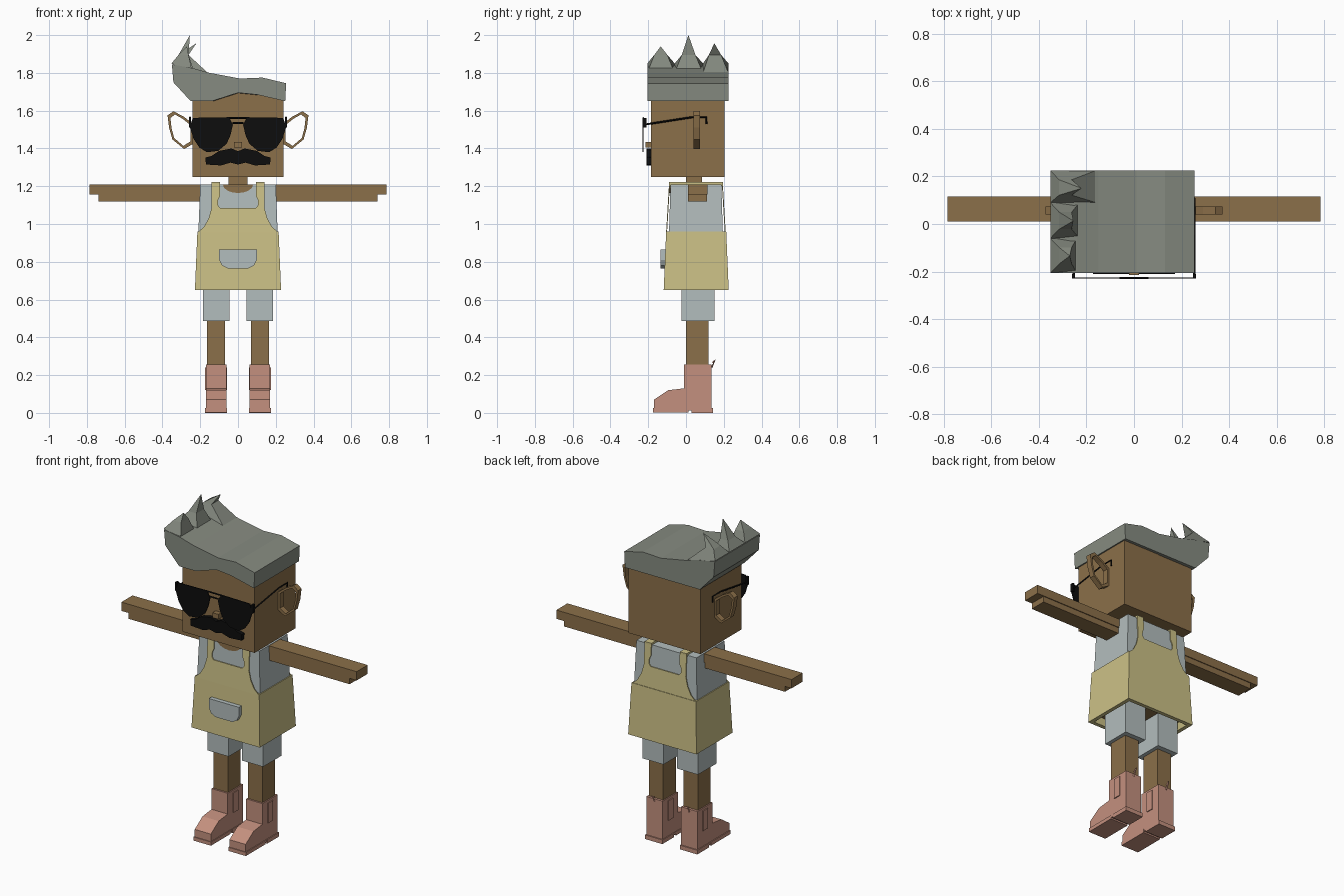
import bpy, bmesh
from math import cos, sin, pi

cube = bpy.data.objects.get("Cube")
if cube:
    bpy.data.objects.remove(cube)


def material(name, *rgb):
    mat = bpy.data.materials.new(name)
    mat.use_nodes = True
    colour = (*rgb, 1)
    mat.diffuse_color = colour
    shader = mat.node_tree.nodes["Principled BSDF"]
    shader.inputs["Base Color"].default_value = colour
    shader.inputs["Roughness"].default_value = 0.9
    return mat


skin = material("brown skin", .26, .16, .067)
cloth = material("pale blue cloth", .45, .51, .51)
apron = material("straw yellow", .6, .53, .24)
leather = material("dusty pink leather", .55, .28, .21)
grey = material("grey hair", .24, .26, .22)
black = material("black", .004, .004, .004)


def build(name, rings, *mats, tip=None, closed=False):
    """Skin a list of equal rings, capped at the ends or closed in a loop."""
    bm = bmesh.new()
    loops = [[bm.verts.new(p) for p in ring] for ring in rings]
    pairs = list(zip(loops, loops[1:]))
    if closed:
        pairs.append((loops[-1], loops[0]))
    else:
        bm.faces.new(loops[0])
        if tip is None:
            bm.faces.new(loops[-1])
    for a, b in pairs:
        for i in range(len(a)):
            bm.faces.new((a[i - 1], a[i], b[i], b[i - 1]))
    if tip is not None:
        point = bm.verts.new(tip)
        last = loops[-1]
        for i in range(len(last)):
            bm.faces.new((last[i - 1], last[i], point))
    bmesh.ops.recalc_face_normals(bm, faces=bm.faces[:])
    mesh = bpy.data.meshes.new(name)
    bm.to_mesh(mesh)
    bm.free()
    for mat in mats:
        mesh.materials.append(mat)
    obj = bpy.data.objects.new(name, mesh)
    bpy.context.scene.collection.objects.link(obj)
    return obj


def rect(x, y, z, grow=0):
    """A level rectangle spanning the x and y ranges at height z."""
    (a, b), (c, d) = x, y
    a, b, c, d = a - grow, b + grow, c - grow, d + grow
    return [(a, c, z), (b, c, z), (b, d, z), (a, d, z)]


def box(name, mat, x, y, z, flare=0):
    x = sorted(x)
    return build(name, [rect(x, y, z[0], flare), rect(x, y, z[1])], mat)


def plate(name, mat, outline, y, lean=0, pivot=0):
    """Extrude an x-z outline along y, optionally leaning with height."""
    return build(name, [[(u, t + lean * (v - pivot), v) for u, v in outline]
                        for t in y], mat)


def side_prism(name, mat, outline, x):
    """Extrude a y-z outline along x."""
    return build(name, [[(t, u, v) for u, v in outline] for t in x], mat)


def mirrored(half):
    """Complete a symmetric outline from its +x half."""
    return half + [(-u, v) for u, v in reversed(half) if u]


def wire(name, path, radius, mat):
    curve = bpy.data.curves.new(name, "CURVE")
    curve.dimensions = "3D"
    curve.bevel_depth = radius
    curve.bevel_resolution = 0
    curve.use_fill_caps = True
    spline = curve.splines.new("POLY")
    spline.points.add(len(path) - 1)
    for point, co in zip(spline.points, path):
        point.co = (*co, 1)
    curve.materials.append(mat)
    obj = bpy.data.objects.new(name, curve)
    bpy.context.scene.collection.objects.link(obj)


# Head, neck and nose
box("head", skin, (-.24, .24), (-.185, .205), (1.25, 1.72))
box("neck", skin, (-.05, .05), (0, .085), (1.16, 1.27))
box("nose", skin, (-.02, .02), (-.215, -.18), (1.405, 1.435))

# Hair: swept block whose lower front edge arches over the brow
under = [(-.25, 1.65), (-.14, 1.65), (0, 1.695), (.1, 1.685), (.25, 1.65)]
over = [(.255, 1.745), (.13, 1.775), (.01, 1.77), (-.15, 1.8),
        (-.24, 1.825), (-.35, 1.845), (-.342, 1.75)]
hair_front = [(x, -.205, z) for x, z in under + over]
hair_back = [(x, .225, 1.65) for x, z in under] + [(x, .225, z) for x, z in over]
build("hair", [hair_front, hair_back], grey)

# Hair spikes: y range, tip and inner base edge
for label, y, tip, inner in (
        ("front", (-.205, -.06), (-.27, -.134, 1.94), -.24),
        ("middle", (-.06, .09), (-.255, .013, 2), -.23),
        ("back", (.09, .225), (-.22, .15, 1.957), -.16)):
    base = rect((-.352, inner), y, 1.8)
    base = [(px, py, 1.85 if px < -.3 else 1.8) for px, py, pz in base]
    reach = (tip[1] - y[0]) * .48, (y[1] - tip[1]) * .48
    middle = rect((-.315, -.262), (tip[1] - reach[0], tip[1] + reach[1]), 1.895)
    build(label + "_hair_spike", [base, middle], grey, tip=tip)

# Moustache
plate("moustache", black, mirrored([
    (0, 1.385), (.035, 1.4), (.1, 1.387), (.14, 1.36), (.172, 1.352),
    (.17, 1.315), (.09, 1.31), (.04, 1.325), (0, 1.315)]), (-.21, -.18))

# Torso, neckline and flared skirt with a recessed underside
build("shirt", [rect((-.21, .21), (-.09, .195), .95),
                rect((-.2, .2), (-.082, .187), 1.21)], cloth)
neckline = [(.08 * cos(a * pi / 8), 1.209 - .045 * sin(a * pi / 8))
            for a in range(9)]
plate("neckline", skin, neckline, (-.087, -.08))
wide, deep = (-.215, .215), (-.105, .213)
skirt = build("apron_skirt", [
    rect(wide, deep, .69, -.02), rect(wide, deep, .65, -.01),
    rect(wide, deep, .65, .013), rect(wide, deep, .96)], apron, skin)
for face in skirt.data.polygons:
    if abs(face.normal.z) > .9 and .66 < face.center.z < .7:
        face.material_index = 1

# Bib, front and back, with shoulder straps
bib = mirrored([(.095, 1.085), (.107, 1.1), (.105, 1.13), (.095, 1.15),
                (.095, 1.222), (.14, 1.222), (.14, 1.085), (.155, 1.03),
                (.18, .985), (.215, .955)])
plate("front_bib", apron, bib, (-.105, -.1), lean=.06, pivot=.96)
plate("back_bib", apron, bib, (.205, .21), lean=-.06, pivot=.96)
pocket = mirrored([(.1, .865), (.1, .81), (.085, .78), (.055, .765)])
plate("pocket", cloth, pocket, (-.135, -.1))

# Ear outline and glass lens, given for the +x side
ear = [(.237, 1.53), (.29, 1.57), (.342, 1.597), (.373, 1.575),
       (.365, 1.51), (.347, 1.447), (.285, 1.397), (.237, 1.425)]
lens = [(.047, 1.565), (.24, 1.562), (.254, 1.51), (.235, 1.45), (.205, 1.405),
        (.165, 1.38), (.105, 1.387), (.06, 1.425), (.04, 1.47), (.027, 1.525)]
boot = [(-.17, .02), (-.17, .07), (-.095, .12), (-.01, .13), (-.01, .255),
        (.135, .255), (.135, .02)]

for s, side in ((1, "left"), (-1, "right")):
    # Arm with stepped hand
    box(side + "_arm", skin, (s * .19, s * .785), (.01, .115), (1.155, 1.208))
    box(side + "_lower_arm", skin, (s * .19, s * .738), (.01, .11), (1.12, 1.156))

    # Shoulder strap
    box(side + "_strap", apron, (s * .095, s * .14), (-.09, .195), (1.2, 1.222))

    # Hollow ear ring
    hole = [(.305 + (x - .305) * .78, 1.495 + (z - 1.495) * .83) for x, z in ear]
    build(side + "_ear", [[(s * x, y, z) for x, z in outline]
                          for outline, y in ((ear, .04), (ear, .073),
                                             (hole, .073), (hole, .04))],
          skin, closed=True)

    # Lens and temple of the glasses
    plate(side + "_lens", black, [(s * x, z) for x, z in lens], (-.23, -.224))
    wire(side + "_temple", [(s * .254, y, z) for y, z in (
        (-.228, 1.525), (.03, 1.565), (.108, 1.565), (.108, 1.53))], .005, black)
    box(side + "_hinge", black, (s * .248, s * .26), (-.23, -.21), (1.51, 1.56))

    # Short leg and bare leg
    box(side + "_short", cloth, (s * .045, s * .185), (-.025, .15), (.487, .7))
    box(side + "_leg", skin, (s * .068, s * .163), (0, .12), (.2, .52))

    # Boot with sole, heel, side panel and pull tab
    side_prism(side + "_boot", leather, boot, (s * .062, s * .17))
    box(side + "_sole", leather, (s * .058, s * .175), (-.175, .012), (.003, .025))
    box(side + "_heel", leather, (s * .058, s * .175), (.03, .142), (0, .025))
    box(side + "_arch", leather, (s * .06, s * .173), (.01, .035), (.012, .025))
    for face_x in (.06, .172):
        box(side + "_boot_panel", leather, (s * (face_x - .003), s * (face_x + .003)),
            (.04, .085), (.12, .24))
    wire(side + "_pull_tab", [(s * .116, y, z) for y, z in (
        (.135, .24), (.155, .28), (.14, .265))], .005, leather)

# Glasses bars
for label, z, reach in (("brow_bar", 1.562, .06), ("bridge", 1.535, .03)):
    wire(label, [(-reach, -.227, z), (reach, -.227, z)], .005, black)
